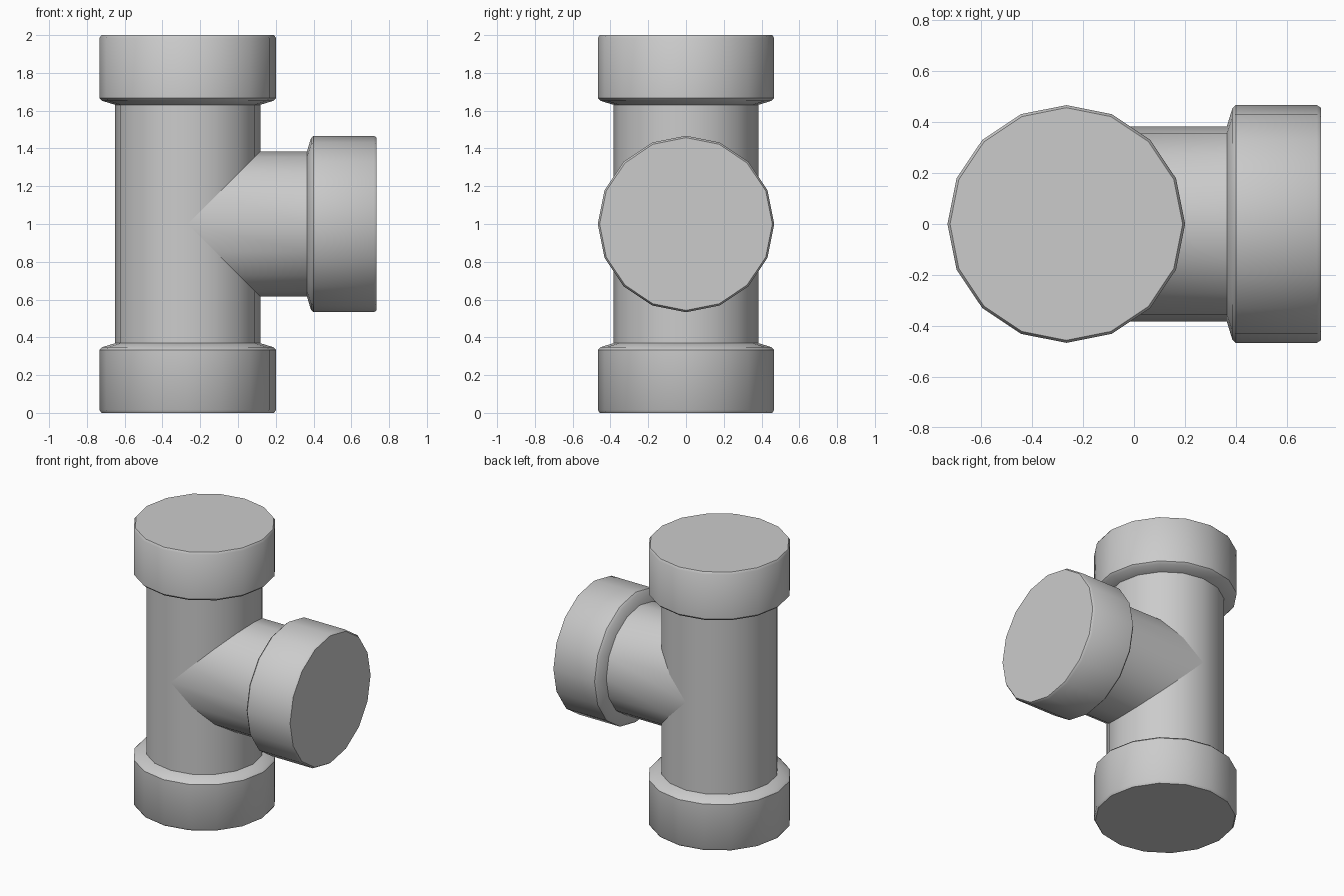
import bpy, bmesh, math
from mathutils import Matrix

if "Cube" in bpy.data.objects:
    bpy.data.objects.remove(bpy.data.objects["Cube"])

SIDES = 16
AXIS_X = -0.266      # axis of the upright run
PIPE_R = 0.384

# Socket profile: (distance from the joint centre, radius)
SOCKET = [(0.631, PIPE_R), (0.652, 0.453), (0.666, 0.467),
          (0.985, 0.467), (1.0, 0.457)]


def lathe(name, profile, matrix, mitre=False):
    """Spin a profile about local z; a mitred start fits an equal crossing pipe."""
    bm = bmesh.new()
    rings = []
    for i, (d, r) in enumerate(profile):
        ring = []
        for k in range(SIDES):
            a = 2 * math.pi * k / SIDES
            x, y = r * math.cos(a), r * math.sin(a)
            z = abs(x) if mitre and i == 0 else d
            ring.append(bm.verts.new((x, y, z)))
        rings.append(ring)
    for lo, hi in zip(rings, rings[1:]):
        for k in range(SIDES):
            n = (k + 1) % SIDES
            bm.faces.new((lo[k], lo[n], hi[n], hi[k]))
    bm.faces.new(rings[-1])
    if not mitre:
        bm.faces.new(rings[0][::-1])
    bm.transform(matrix)
    mesh = bpy.data.meshes.new(name)
    bm.to_mesh(mesh)
    bm.free()
    obj = bpy.data.objects.new(name, mesh)
    bpy.context.collection.objects.link(obj)
    bpy.ops.object.select_all(action='DESELECT')
    obj.select_set(True)
    bpy.context.view_layer.objects.active = obj
    bpy.ops.object.shade_smooth_by_angle(angle=math.radians(40))
    return obj


centre = Matrix.Translation((AXIS_X, 0, 1))

# Upright run with a socket at each end
lathe("main_run", [(-d, r) for d, r in reversed(SOCKET)] + SOCKET, centre)

# Side branch, mitred onto the run
lathe("side_branch", [(0, PIPE_R)] + SOCKET,
      centre @ Matrix.Rotation(math.pi / 2, 4, 'Y'), mitre=True)
